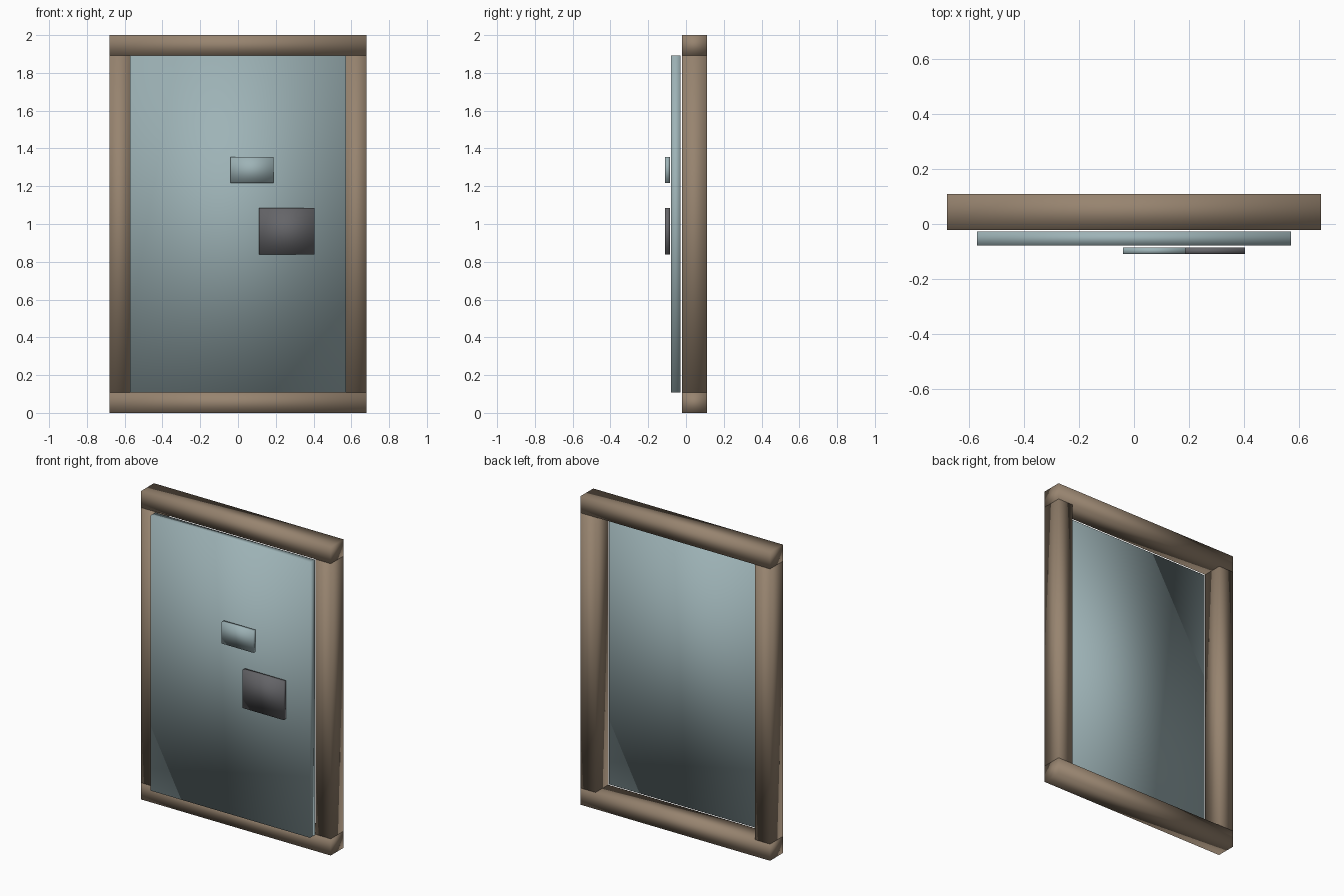
import bpy

cube = bpy.data.objects.get("Cube")
if cube:
    bpy.data.objects.remove(cube, do_unlink=True)


def material(name, rgb):
    mat = bpy.data.materials.new(name)
    mat.use_nodes = True
    color = (*rgb, 1.0)
    mat.diffuse_color = color
    mat.node_tree.nodes["Principled BSDF"].inputs["Base Color"].default_value = color
    return mat


def box(name, x, y, z, mat):
    """Soft-shaded block spanning the given (min, max) ranges."""
    spans = (x, y, z)
    bpy.ops.mesh.primitive_cube_add(size=1, location=[(a + b) / 2 for a, b in spans])
    obj = bpy.context.object
    obj.name = name
    obj.scale = [b - a for a, b in spans]
    bpy.ops.object.transform_apply(location=False, rotation=False, scale=True)
    bpy.ops.object.shade_smooth()
    obj.data.materials.append(mat)
    return obj


wood = material("brown wood", (0.31, 0.23, 0.16))
glass = material("blue grey panel", (0.34, 0.45, 0.47))
dark = material("dark grey plate", (0.13, 0.13, 0.14))

WIDTH, HEIGHT, BEAM = 0.68, 2.0, 0.108
DEPTH = (-0.021, 0.11)
INNER = WIDTH - BEAM

# Frame rails across the full width
box("bottom_rail", (-WIDTH, WIDTH), DEPTH, (0, BEAM), wood)
box("top_rail", (-WIDTH, WIDTH), DEPTH, (HEIGHT - BEAM, HEIGHT), wood)

# Frame posts between the rails
for side, sign in (("left", 1), ("right", -1)):
    x = sorted((sign * INNER, sign * WIDTH))
    box(side + "_post", x, DEPTH, (BEAM, HEIGHT - BEAM), wood)

# Panel hung in front of the frame
box("panel", (-INNER, INNER), (-0.079, -0.028), (BEAM, HEIGHT - BEAM), glass)

# Small plates in front of the panel
PLATE = (-0.11, -0.086)
box("upper_plate", (-0.04, 0.187), PLATE, (1.216, 1.356), glass)
box("lower_plate", (0.11, 0.404), PLATE, (0.838, 1.086), dark)
